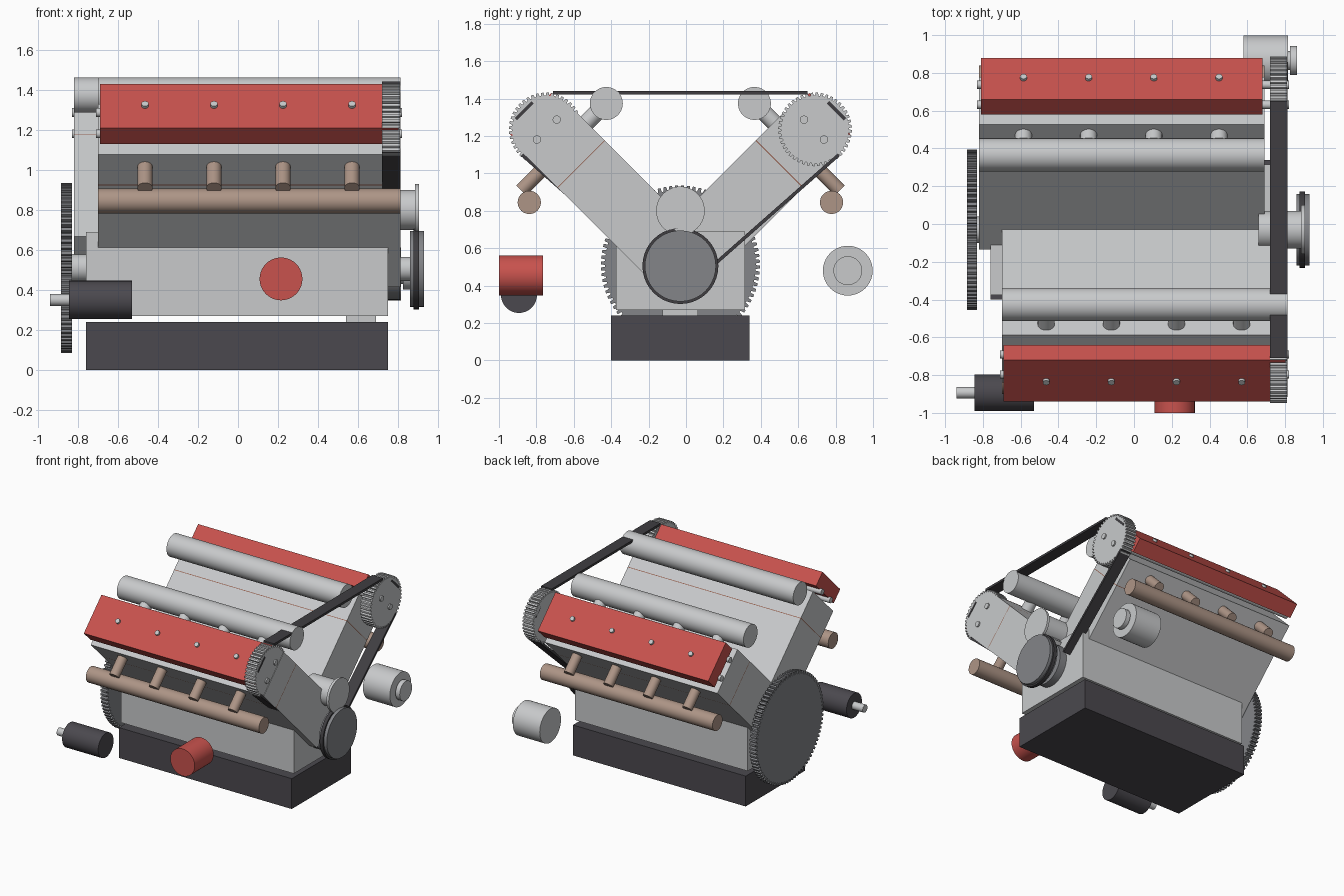
import bpy, bmesh, math
from mathutils import Vector, Matrix

cube = bpy.data.objects.get("Cube")
if cube:
    bpy.data.objects.remove(cube, do_unlink=True)


def material(name, r, g, b):
    m = bpy.data.materials.new(name)
    m.use_nodes = True
    m.diffuse_color = (r, g, b, 1)
    m.node_tree.nodes["Principled BSDF"].inputs["Base Color"].default_value = (r, g, b, 1)
    return m


ALLOY = material("light alloy", 0.58, 0.59, 0.60)
STEEL = material("dark steel", 0.23, 0.235, 0.25)
RED = material("red paint", 0.58, 0.085, 0.075)
BLACK = material("charcoal", 0.07, 0.066, 0.077)
RUBBER = material("belt rubber", 0.05, 0.048, 0.053)
BROWN = material("exhaust brown", 0.42, 0.30, 0.24)
GASKET = material("gasket", 0.30, 0.12, 0.08)

parts = []
CRANK = Vector((0, -0.03, 0.52))


def finish(bm, name, mat, matrix):
    bmesh.ops.recalc_face_normals(bm, faces=bm.faces)
    mesh = bpy.data.meshes.new(name)
    bm.to_mesh(mesh)
    bm.free()
    mesh.materials.append(mat)
    ob = bpy.data.objects.new(name, mesh)
    ob.matrix_world = matrix
    bpy.context.collection.objects.link(ob)
    parts.append(ob)
    return ob


def box(name, mat, x, y, z, matrix=Matrix()):
    """Box from three (low, high) ranges."""
    bm = bmesh.new()
    bmesh.ops.create_cube(bm, size=1)
    for v in bm.verts:
        v.co = [(r[0] + r[1]) / 2 + c * (r[1] - r[0]) for r, c in zip((x, y, z), v.co)]
    return finish(bm, name, mat, matrix)


def rod(name, mat, start, end, radius, sides=40):
    """Cylinder between two points."""
    start, end = Vector(start), Vector(end)
    axis = end - start
    bm = bmesh.new()
    bmesh.ops.create_cone(bm, cap_ends=True, segments=sides, radius1=radius,
                          radius2=radius, depth=axis.length)
    turn = axis.to_track_quat("Z", "Y").to_matrix().to_4x4()
    return finish(bm, name, mat, Matrix.Translation((start + end) / 2) @ turn)


def xrod(name, mat, x0, x1, y, z, radius):
    return rod(name, mat, (x0, y, z), (x1, y, z), radius)


def gear(name, mat, x0, x1, y, z, radius, depth, teeth):
    """Toothed wheel with its axis along x."""
    bm = bmesh.new()
    ring = []
    for i in range(teeth):
        for step, r in ((0, radius - depth), (0.3, radius - depth), (0.42, radius), (0.88, radius)):
            a = (i + step) / teeth * math.tau
            ring.append(bm.verts.new((x0, r * math.cos(a), r * math.sin(a))))
    face = bm.faces.new(ring)
    new = bmesh.ops.extrude_face_region(bm, geom=[face])["geom"]
    moved = [g for g in new if isinstance(g, bmesh.types.BMVert)]
    bmesh.ops.translate(bm, verts=moved, vec=(x1 - x0, 0, 0))
    return finish(bm, name, mat, Matrix.Translation((0, y, z)))


def belt_run(name, a, b, thickness=0.018):
    """Flat belt piece between two (y, z) points."""
    a, b = Vector((0, *a)), Vector((0, *b))
    d = b - a
    m = Matrix.Translation((a + b) / 2) @ Matrix.Rotation(math.atan2(d.z, d.y), 4, "X")
    h = d.length / 2
    box(name, RUBBER, (0.72, 0.812), (-h, h), (-thickness / 2, thickness / 2), m)


# Lower engine
box("oil_pan", BLACK, (-0.76, 0.75), (-0.40, 0.34), (0, 0.24))
box("crankcase", ALLOY, (-0.76, 0.75), (-0.375, 0.315), (0.27, 0.69))
box("oil_pickup", ALLOY, (0.54, 0.69), (-0.125, 0.065), (0.2, 0.3))

# Flywheel and crankshaft
gear("flywheel", STEEL, -0.885, -0.83, -0.03, 0.51, 0.425, 0.022, 84)
xrod("crankshaft_rear", ALLOY, -0.84, -0.75, -0.03, 0.51, 0.07)
xrod("crankshaft_front", ALLOY, 0.74, 0.87, -0.03, 0.505, 0.06)
xrod("crank_timing_wheel", STEEL, 0.75, 0.81, -0.03, 0.51, 0.16)
xrod("crank_pulley", STEEL, 0.86, 0.93, -0.03, 0.505, 0.19)
xrod("crank_pulley_belt", RUBBER, 0.877, 0.905, -0.03, 0.505, 0.203)

# Water pump
xrod("water_pump", ALLOY, 0.66, 0.89, -0.03, 0.80, 0.10)
xrod("water_pump_flange", ALLOY, 0.885, 0.905, -0.03, 0.80, 0.13)

# Two banks, staggered along the crankshaft
for side, label, x0, x1 in ((-1, "right", -0.70, 0.813), (1, "left", -0.82, 0.69)):
    tilt = Matrix.Translation(CRANK) @ Matrix.Rotation(math.radians(-45 * side), 4, "X")

    def spot(x, inward, up):
        return tilt @ Vector((x, -side * inward, up))

    half = 0.178
    box(label + "_cylinder_bank", ALLOY, (x0, x1), (-half, half), (0.03, 0.747), tilt)
    box(label + "_head_gasket", GASKET, (x0, x1), (-half, half), (0.747, 0.752), tilt)
    box(label + "_cylinder_head", ALLOY, (x0, x1), (-half, half), (0.752, 0.966), tilt)
    box(label + "_valve_cover", RED, (x0 + 0.01, x1 - 0.01), (-0.156, 0.156), (1.018, 1.131), tilt)

    for cam, inward in (("inlet", 0.075), ("outlet", -0.075)):
        rod(f"{label}_{cam}_camshaft", ALLOY, spot(x0 - 0.01, inward, 1.01),
            spot(0.82, inward, 1.01), 0.022, 20)

    # Manifolds
    intake_y, exhaust_y = -0.03 + side * 0.396, -0.03 + side * 0.808
    xrod(label + "_intake_manifold", ALLOY, x0, x1, intake_y, 1.374, 0.088)
    xrod(label + "_exhaust_manifold", BROWN, x0, x1, exhaust_y, 0.845, 0.062)
    for i in range(4):
        x = x0 + 0.235 + i * 0.345
        rod(f"{label}_intake_runner_{i + 1}", ALLOY, spot(x, 0.15, 0.886),
            spot(x, 0.32, 0.886), 0.045, 24)
        rod(f"{label}_exhaust_runner_{i + 1}", BROWN, spot(x, -0.15, 0.877),
            spot(x, -0.327, 0.877), 0.038, 24)
        rod(f"{label}_cover_bolt_{i + 1}", ALLOY, spot(x, 0, 1.12),
            spot(x, 0, 1.147), 0.018, 16)

    # Cam drive
    def across(offset):
        return -0.03 + side * offset

    gear(label + "_cam_gear", ALLOY, 0.72, 0.81, across(0.72), 1.235, 0.197, 0.016, 44)
    belt_run(label + "_lower_belt", (across(0.847), 1.10), (across(0.195), 0.525))
    belt_run(label + "_outer_belt", (across(0.88), 1.29), (across(0.79), 1.38))
belt_run("top_belt", (-0.71, 1.432), (0.65, 1.432))

# Accessories
rod("oil_filter", RED, (0.215, -1.0, 0.455), (0.215, -0.765, 0.455), 0.107)
xrod("starter_motor", BLACK, -0.845, -0.53, -0.893, 0.35, 0.096)
xrod("starter_shaft", ALLOY, -0.94, -0.84, -0.893, 0.35, 0.03)
xrod("alternator", ALLOY, 0.58, 0.815, 0.865, 0.48, 0.133)
xrod("alternator_spindle", ALLOY, 0.81, 0.83, 0.865, 0.48, 0.05)
xrod("alternator_pulley", ALLOY, 0.825, 0.862, 0.865, 0.48, 0.077)

# Smooth round parts, keep hard edges
bpy.ops.object.select_all(action="DESELECT")
for ob in parts:
    ob.select_set(True)
bpy.context.view_layer.objects.active = parts[0]
bpy.ops.object.shade_smooth_by_angle(angle=math.radians(30))
